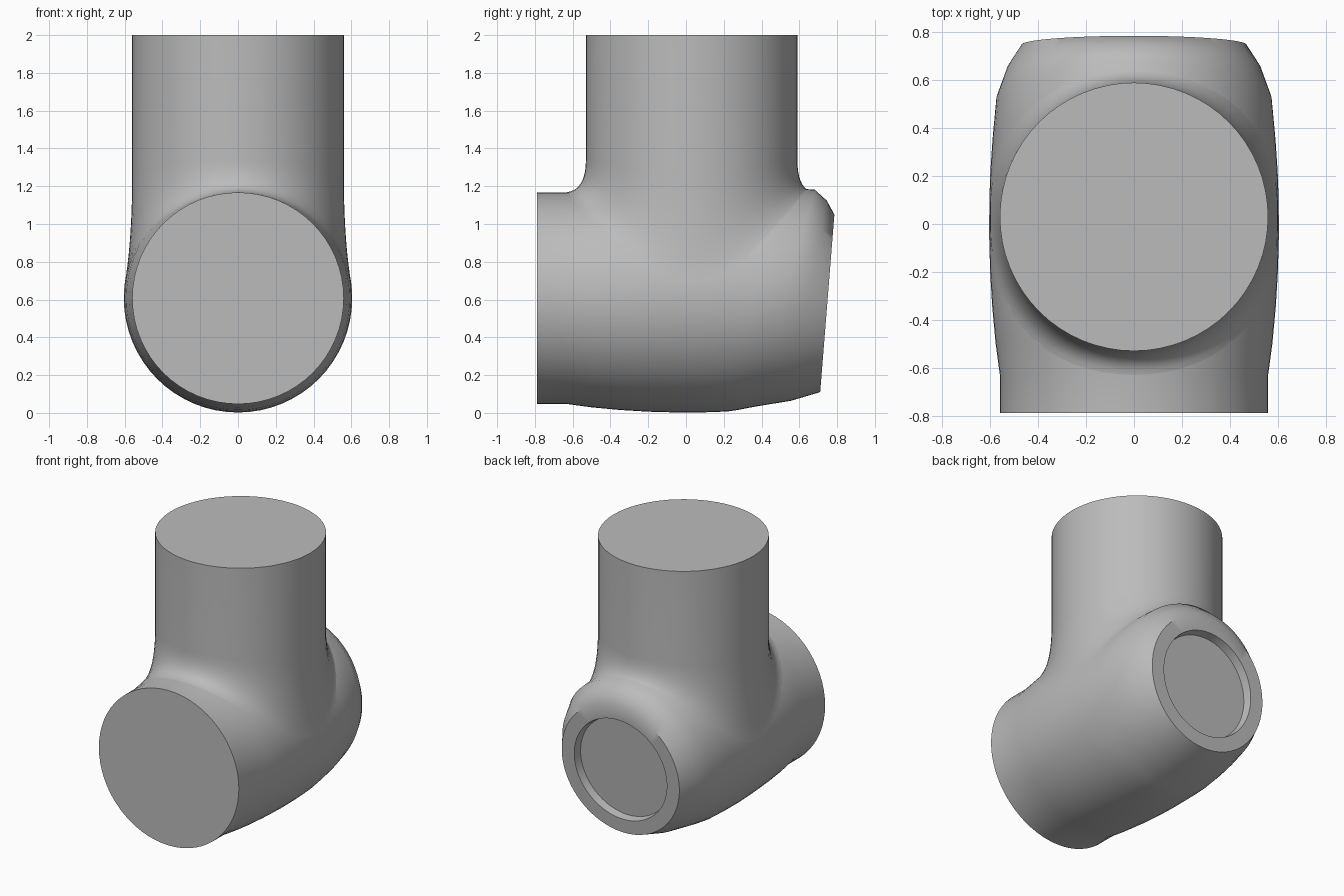
import bpy, bmesh
from math import sin, cos, pi, sqrt, radians

if "Cube" in bpy.data.objects:
    bpy.data.objects.remove(bpy.data.objects["Cube"], do_unlink=True)

SEG = 64
AXIS_Z = 0.607      # height of the horizontal barrel axis
TUBE_R = 0.56
TUBE_Y = 0.03       # the upright tube sits slightly back

grey = bpy.data.materials.new("plain grey")
grey.use_nodes = True
colour = (0.5, 0.5, 0.5, 1)
grey.diffuse_color = colour
grey.node_tree.nodes["Principled BSDF"].inputs["Base Color"].default_value = colour


def loft(name, rings, cap_start, cap_end):
    """Skin a list of closed rings with quads."""
    bm = bmesh.new()
    rows = [[bm.verts.new(p) for p in ring] for ring in rings]
    for a, b in zip(rows, rows[1:]):
        for i in range(SEG):
            j = (i + 1) % SEG
            bm.faces.new((a[i], a[j], b[j], b[i]))
    if cap_start:
        bm.faces.new(rows[0])
    if cap_end:
        bm.faces.new(rows[-1])
    bmesh.ops.recalc_face_normals(bm, faces=bm.faces)
    mesh = bpy.data.meshes.new(name)
    bm.to_mesh(mesh)
    bm.free()
    obj = bpy.data.objects.new(name, mesh)
    bpy.context.collection.objects.link(obj)
    mesh.materials.append(grey)
    bpy.ops.object.select_all(action="DESELECT")
    obj.select_set(True)
    bpy.context.view_layer.objects.active = obj
    bpy.ops.object.shade_smooth_by_angle(angle=radians(40))
    return obj


def barrel_radius(y):
    return 0.605 - 0.11 * y * y


def barrel_ring(y, r, tilt=0.0, z=AXIS_Z):
    """Ring round the y axis, leaning back by tilt per unit of height."""
    angles = [2 * pi * i / SEG for i in range(SEG)]
    return [(r * cos(a), y + tilt * r * sin(a), z + r * sin(a)) for a in angles]


# Horizontal barrel: straight front stub, swollen middle, tapered tilted back
rings = [barrel_ring(-0.79, 0.56), barrel_ring(-0.63, 0.56)]
rings += [barrel_ring(y, barrel_radius(y)) for y in (-0.5, -0.35, -0.2, -0.05, 0.1, 0.22)]
rings += [barrel_ring(0.36, 0.59, 0.13), barrel_ring(0.52, 0.575, 0.28),
          barrel_ring(0.65, 0.53, 0.18, 0.594)]
# Back face with a shallow round recess
for y, r in ((0.748, 0.47), (0.748, 0.37), (0.69, 0.36)):
    rings.append(barrel_ring(y, r, 0.08, 0.58))
loft("horizontal_barrel", rings, True, True)


def barrel_top(r, a):
    x, y = r * cos(a), TUBE_Y + r * sin(a)
    return AXIS_Z + sqrt(max(barrel_radius(y) ** 2 - x * x, 0.0))


def flare_profile(a, steps=10):
    """Radius and height pairs from the barrel surface up into the tube."""
    side = cos(a) ** 2
    foot_r = 1 / sqrt(side / 0.6 ** 2 + sin(a) ** 2 / 0.66 ** 2)
    foot_r += 0.03 * sin(2 * a) ** 2
    foot_z = barrel_top(foot_r, a)
    slope = (barrel_top(foot_r - 0.01, a) - foot_z) / 0.01
    knee_z = foot_z + min(slope * (foot_r - TUBE_R), 0.4)
    top_z = knee_z + 0.16 + 0.2 * side
    points = []
    for k in range(steps + 1):
        t = k / steps
        w0, w1, w2 = (1 - t) ** 2, 2 * t * (1 - t), t * t
        points.append((w0 * foot_r + (w1 + w2) * TUBE_R,
                       w0 * foot_z + w1 * knee_z + w2 * top_z))
    return points + [(TUBE_R, 2.0)]


# Upright tube with a fillet that flares onto the barrel
angles = [2 * pi * i / SEG for i in range(SEG)]
profiles = [flare_profile(a) for a in angles]
rings = [[(p[k][0] * cos(a), TUBE_Y + p[k][0] * sin(a), p[k][1])
          for a, p in zip(angles, profiles)] for k in range(len(profiles[0]))]
loft("upright_tube", rings, False, True)
